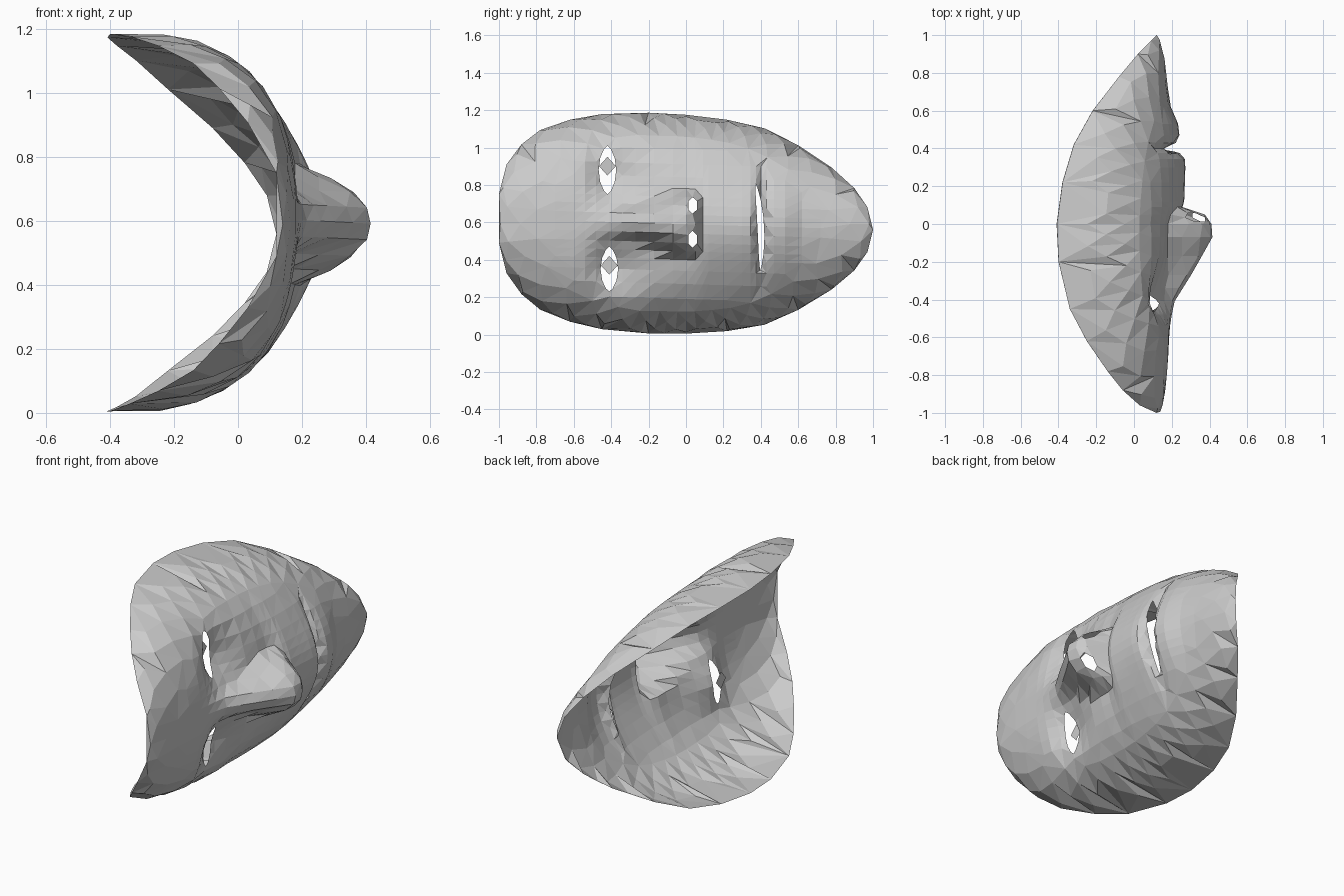
import bpy
import bmesh
import math
from mathutils import Vector
from mathutils.geometry import delaunay_2d_cdt

if "Cube" in bpy.data.objects:
    bpy.data.objects.remove(bpy.data.objects["Cube"])

grey = bpy.data.materials.new("plain grey")
grey.use_nodes = True
TONE = (0.6, 0.6, 0.6, 1)
grey.diffuse_color = TONE
grey.node_tree.nodes["Principled BSDF"].inputs["Base Color"].default_value = TONE

MID = 0.59


def lerp(table, t):
    """Piecewise linear lookup in (key, value) pairs."""
    if t <= table[0][0]:
        return table[0][1]
    for (a, va), (b, vb) in zip(table, table[1:]):
        if t <= b:
            return va + (vb - va) * (t - a) / (b - a)
    return table[-1][1]


def axis(y):
    """Height of the face's centre line, slightly tilted."""
    return MID - 0.03 * y


# Rim of the mask: (y, half width, x), from forehead to chin
RIM = [(-1, .13, .12), (-.96, .29, .03), (-.88, .4, -.06), (-.78, .48, -.14),
       (-.62, .54, -.25), (-.45, .575, -.34), (-.2, .59, -.4), (0, .585, -.41),
       (.22, .565, -.38), (.42, .525, -.32), (.6, .44, -.22), (.78, .325, -.08),
       (.9, .22, .02), (.97, .12, .09), (1, 0, .12)]
outline = [(y, axis(y) + w, x) for y, w, x in RIM]
outline += [(y, axis(y) - w, x) for y, w, x in reversed(RIM[:-1])]

polar = sorted((math.atan2(z - MID, y), math.hypot(y, z - MID), x) for y, z, x in outline)
first, last = polar[0], polar[-1]
polar = [(last[0] - math.tau, *last[1:])] + polar + [(first[0] + math.tau, *first[1:])]
RADIUS = [(a, r) for a, r, x in polar]
RIM_X = [(a, x) for a, r, x in polar]


def rho(y, z):
    return math.hypot(y, z - MID) / lerp(RADIUS, math.atan2(z - MID, y))


# Centre profiles of the relief along the face
NOSE = [(-.56, 0), (-.42, .02), (-.27, .11), (-.07, .22), (0, .215),
        (.05, .18), (.09, .05), (.12, 0)]
NOSE_WIDTH = [(-.5, .08), (-.2, .11), (-.02, .19), (.08, .18)]
LIPS = [(.02, 0), (.1, .07), (.34, .08), (.375, .05), (.4, -.03), (.43, .03),
        (.47, .05), (.53, .045), (.62, .01), (.72, 0)]


def relief(y, z):
    """Depth x of the face surface."""
    r = min(rho(y, z), 1)
    rim = lerp(RIM_X, math.atan2(z - MID, y))
    x = .195 - (.195 - rim) * (1 - (1 - r ** 2.5) ** .4)
    w = abs(z - axis(y))
    nose = lerp(NOSE, y) * max(0, 1 - (w / lerp(NOSE_WIDTH, y)) ** 2.5)
    lips = lerp(LIPS, y) * math.exp(-(w / .24) ** 2)
    fall = .1 if y < -.4 else .18
    socket = .09 * math.exp(-((y + .4) / fall) ** 2 - ((w - .24) / .13) ** 2)
    return x + max(nose, lips) - socket if nose > 0 else x + lips - socket


def lens(cy, cz, ry, rz, n, bend=0, tilt=0):
    """Closed eye-shaped contour, pointed at both ends."""
    pts = []
    for i in range(n):
        a = math.tau * i / n
        s, c = math.sin(a), math.cos(a)
        pts.append((cy + ry * s * abs(s) ** .4 + bend * c * c + tilt * c, cz + rz * c))
    return pts


# Openings: eyes, mouth and nostrils
EYES = [(-.42, .88, .047, .13), (-.41, .35, .047, .12)]
MOUTH = (.4, .575, .018, .23, 14, -.015, -.012)
NOSTRILS = [(.035, .69, .028, .045), (.035, .51, .028, .045)]
holes = [lens(*e, 12) for e in EYES] + [lens(*MOUTH)] + [lens(*n, 6) for n in NOSTRILS]


def inside(p, loop):
    hit = False
    for (ay, az), (by, bz) in zip(loop, loop[1:] + loop[:1]):
        if (az > p[1]) != (bz > p[1]) and p[0] < ay + (by - ay) * (p[1] - az) / (bz - az):
            hit = not hit
    return hit


def near(p, loop, gap):
    return any(math.dist(p, q) < gap for q in loop) or inside(p, loop)


# Constrained contours
points, edges = [], []
for loop in [[(y, z) for y, z, x in outline]] + holes:
    start, count = len(points), len(loop)
    points += loop
    edges += [(start + i, start + (i + 1) % count) for i in range(count)]

# Rings of points that follow the curved border
spare = []
for k, ring in enumerate((.985, .95, .88, .79)):
    for i in range(32):
        a = math.tau * (i + k % 2 / 2) / 32 - math.pi
        r = lerp(RADIUS, a) * ring
        spare.append((r * math.cos(a), MID + r * math.sin(a)))

# Points that follow the features in the middle
ROWS = [-.7, -.6, -.54, -.48, -.41, -.34, -.27, -.17, -.07, 0, .05, .09, .12, .22,
        .3, .345, .375, .4, .43, .47, .53, .62, .72]
COLUMNS = [0, .05, .1, .145, .19, .25, .32, .4, .48]
for y in ROWS:
    for w in COLUMNS:
        for side in ((1, -1) if w else (1,)):
            p = (y, axis(y) + side * w)
            if rho(*p) < .74:
                spare.append(p)
points += [p for p in spare if not any(near(p, h, .018) for h in holes)]

flat, _, tris, *_ = delaunay_2d_cdt([Vector(p) for p in points], edges, [], 1, 1e-5)


def make(name, verts, faces):
    mesh = bpy.data.meshes.new(name)
    mesh.from_pydata(verts, [], faces)
    mesh.materials.append(grey)
    obj = bpy.data.objects.new(name, mesh)
    bpy.context.collection.objects.link(obj)
    return obj


# Mask shell
faces = []
for t in tris:
    centre = sum((flat[i] for i in t), Vector((0, 0))) / len(t)
    if not any(inside(centre, h) for h in holes):
        faces.append(t)
shell = make("mask_shell", [(relief(*p), p[0], p[1]) for p in flat], faces)

bm = bmesh.new()
bm.from_mesh(shell.data)
loose = [v for v in bm.verts if not v.link_faces]
bmesh.ops.delete(bm, geom=loose, context='VERTS')
for f in bm.faces:
    f.normal_update()
bmesh.ops.reverse_faces(bm, faces=[f for f in bm.faces if f.normal.x < 0])
bm.to_mesh(shell.data)
bm.free()

# Small diamond pupils set in the eye openings
for name, (y, z, *_) in zip(("right_pupil", "left_pupil"), EYES):
    z += .02
    corners = [(y - .045, z), (y, z - .05), (y + .045, z), (y, z + .05)]
    make(name, [(.065, *c) for c in corners], [(0, 1, 2, 3)])
